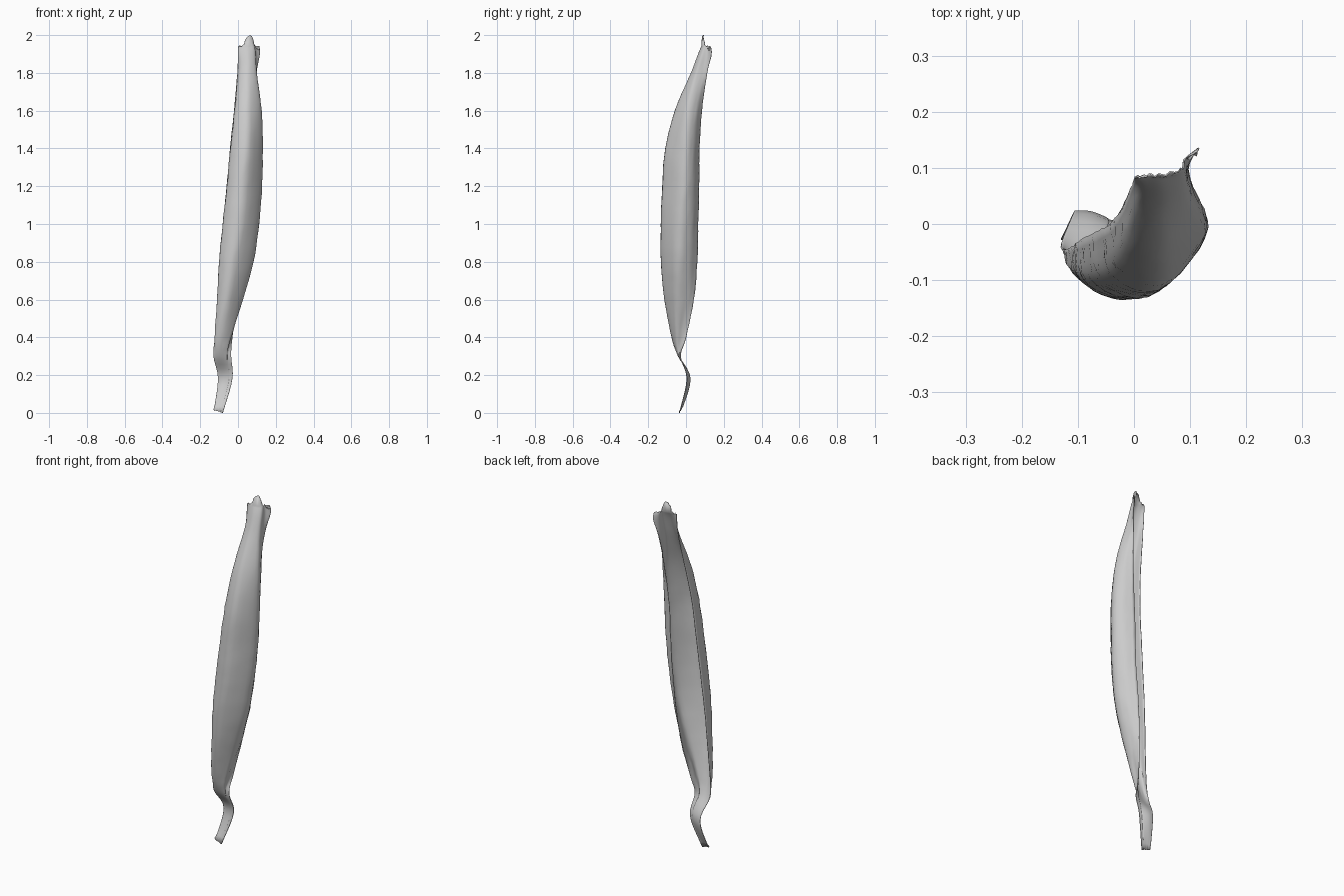
import bpy, bmesh, math, random
from mathutils import Vector

if "Cube" in bpy.data.objects:
    bpy.data.objects.remove(bpy.data.objects["Cube"])

random.seed(4)

# Cross-sections from base to tip:
# z, free left lip, left belly, right belly, right flank, free right lip (x, y each)
SECTIONS = [
    (0.00, -.130, -.028, -.120, -.032, -.108, -.035, -.095, -.036, -.080, -.036),
    (0.18, -.106, .021, -.085, .021, -.068, .017, -.050, .009, -.030, .003),
    (0.30, -.130, -.036, -.108, -.042, -.085, -.042, -.060, -.038, -.036, -.030),
    (0.40, -.123, -.045, -.120, -.068, -.085, -.076, -.040, -.055, -.030, .000),
    (0.60, -.110, -.040, -.106, -.090, -.050, -.114, .022, -.055, .000, .042),
    (0.80, -.098, -.030, -.093, -.098, -.020, -.132, .077, -.055, .020, .060),
    (1.00, -.080, -.020, -.073, -.098, .015, -.132, .107, -.045, .040, .065),
    (1.20, -.060, -.010, -.050, -.092, .035, -.124, .123, -.030, .050, .070),
    (1.40, -.042, .000, -.031, -.075, .050, -.108, .128, -.020, .058, .072),
    (1.60, -.022, .030, -.010, -.035, .055, -.058, .122, .000, .075, .085),
    (1.80, -.004, .070, .012, .040, .055, .026, .097, .050, .098, .112),
    (1.90, .000, .080, .022, .070, .055, .064, .090, .080, .116, .134),
    (1.95, .002, .082, .022, .086, .050, .086, .085, .096, .112, .126),
]
STEPS_ALONG, STEPS_ACROSS = 5, 5


def smooth_path(points, steps):
    """Catmull-Rom curve through the points."""
    ext = [points[0] * 2 - points[1]] + points + [points[-1] * 2 - points[-2]]
    out = []
    for i in range(1, len(points)):
        a, b, c, d = ext[i - 1:i + 3]
        for s in range(steps):
            t = s / steps
            out.append(0.5 * (2 * b + (c - a) * t + (2 * a - 5 * b + 4 * c - d) * t * t
                              + (3 * b - a - 3 * c + d) * t ** 3))
    return out + [points[-1]]


# Guide lines running the length of the pod, with a rounded shoulder before the right lip
guides = [smooth_path([Vector((s[k], s[k + 1], s[0])) for s in SECTIONS], STEPS_ALONG)
          for k in (1, 3, 5, 7, 9)]
shoulder = [Vector((f.x * .8 + e.x * .2, f.y * .4 + e.y * .6, f.z))
            for f, e in zip(guides[3], guides[4])]
guides.insert(4, shoulder)
rows = [smooth_path([g[i] for g in guides], STEPS_ACROSS) for i in range(len(guides[0]))]

# Shrivelled skin: slight diagonal wrinkles on both walls
n = len(rows[0]) - 1
for row in rows:
    for j, p in enumerate(row):
        u = j / n
        if 0.35 < p.z < 1.8:
            w = 0.0025 * math.sin(p.z * 45 + u * 20) * math.sin(math.pi * u) * abs(2 * u - 1)
            p.x += w + random.uniform(-.001, .001)
            p.y += random.uniform(-.001, .001)

# Ragged ends
for j, p in enumerate(rows[-1]):
    u = j / n
    p.z += 0.05 * math.exp(-((u - 0.45) / 0.15) ** 4) - 0.03 * max(0, u - 0.8) / 0.2
    p.z -= random.uniform(0, .012)
    p.y += 0.003 * math.sin(j * 2.2)
rows[-1][n // 2].z = 2.0
for j, p in enumerate(rows[0]):
    p.z = 0.022 * (1 - j / n) * random.uniform(.6, 1)

# Skin of the split pod
bm = bmesh.new()
grid = [[bm.verts.new(p) for p in row] for row in rows]
for a, b in zip(grid, grid[1:]):
    for j in range(n):
        bm.faces.new((a[j], a[j + 1], b[j + 1], b[j]))
mesh = bpy.data.meshes.new("split_pod")
bm.to_mesh(mesh)
bm.free()
pod = bpy.data.objects.new("split_pod", mesh)
bpy.context.collection.objects.link(pod)
thick = pod.modifiers.new("skin_thickness", 'SOLIDIFY')
thick.thickness = 0.003
thick.offset = -1

bpy.context.view_layer.objects.active = pod
pod.select_set(True)
bpy.ops.object.shade_smooth_by_angle(angle=math.radians(35))
